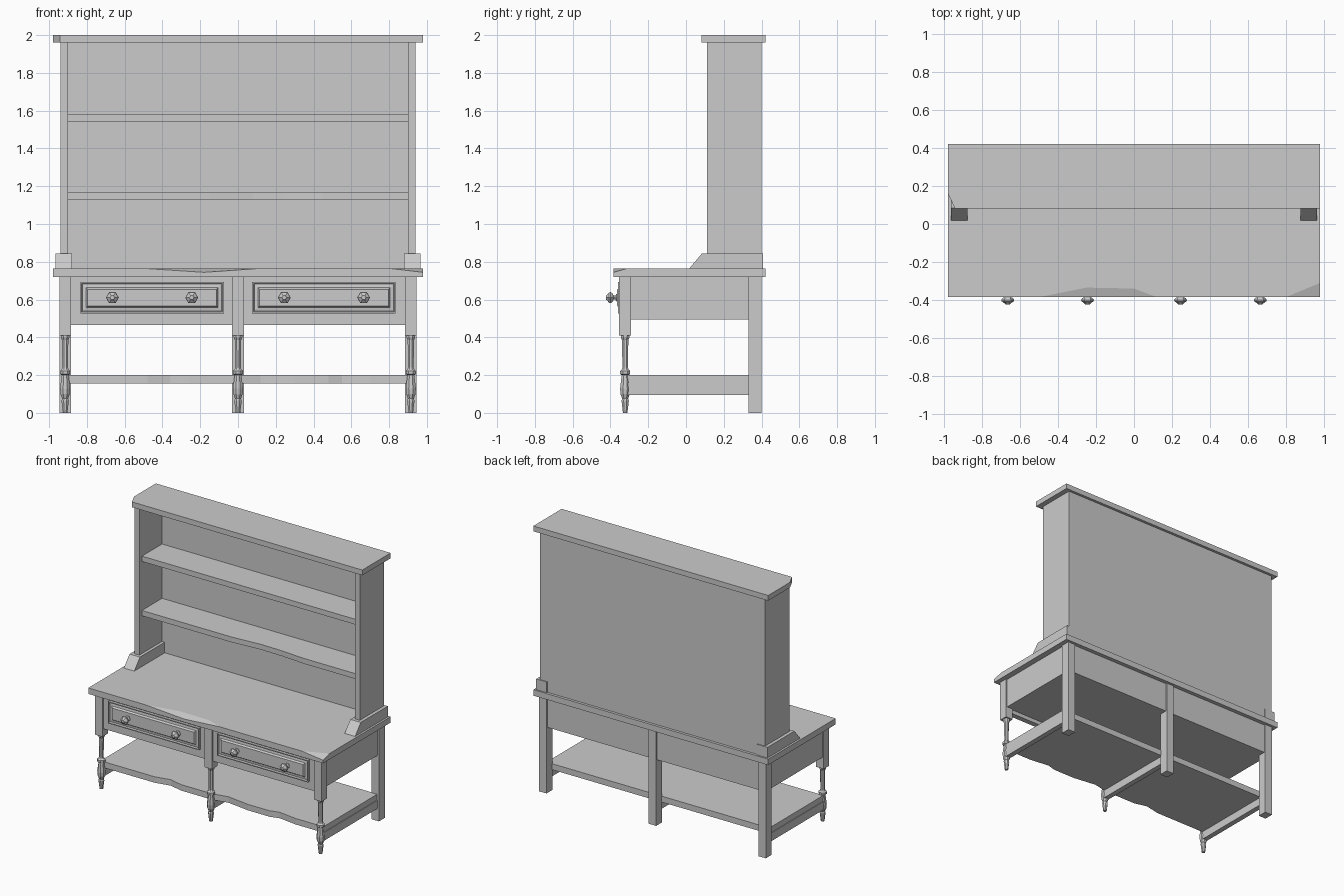
import bpy, bmesh, math
from mathutils import Matrix, Vector

cube = bpy.data.objects.get("Cube")
if cube:
    bpy.data.objects.remove(cube, do_unlink=True)

grey = bpy.data.materials.new("plain_grey")
grey.use_nodes = True
tone = (0.6, 0.6, 0.6, 1)
grey.diffuse_color = tone
grey.node_tree.nodes["Principled BSDF"].inputs["Base Color"].default_value = tone


def finish(name, bm):
    bmesh.ops.recalc_face_normals(bm, faces=bm.faces)
    mesh = bpy.data.meshes.new(name)
    bm.to_mesh(mesh)
    bm.free()
    mesh.materials.append(grey)
    obj = bpy.data.objects.new(name, mesh)
    bpy.context.collection.objects.link(obj)
    return obj


def box(name, x, y, z):
    bm = bmesh.new()
    bmesh.ops.create_cube(bm, size=1)
    for v in bm.verts:
        v.co = [a + (b - a) * (c + 0.5) for (a, b), c in zip((x, y, z), v.co)]
    return finish(name, bm)


def prism(outline, move):
    """Extrude a closed outline by a vector; returns the bmesh and the far ring."""
    bm = bmesh.new()
    ring = [bm.verts.new(p) for p in outline]
    face = bm.faces.new(ring)
    far = bmesh.ops.extrude_face_region(bm, geom=[face], use_keep_orig=True)["geom"]
    tops = [g for g in far if isinstance(g, bmesh.types.BMVert)]
    bmesh.ops.translate(bm, verts=tops, vec=move)
    return bm, tops


def board(name, front, x, back, z0, z1):
    """Horizontal board whose front edge follows a list of (x, y) points."""
    outline = [(px, py, z0) for px, py in front] + [(x, back, z0), (-x, back, z0)]
    return finish(name, prism(outline, (0, 0, z1 - z0))[0])


def lathe(name, profile, sides, origin, axis="Z"):
    """Closed turning from (radius, height) points."""
    bm = bmesh.new()
    rings = []
    for r, h in profile:
        angles = [math.tau * (i + (0.5 if sides == 8 else 0)) / sides for i in range(sides)]
        rings.append([bm.verts.new((r * math.cos(a), r * math.sin(a), h)) for a in angles])
    for low, high in zip(rings, rings[1:]):
        for i in range(sides):
            j = (i + 1) % sides
            bm.faces.new((low[i], low[j], high[j], high[i]))
    bm.faces.new(rings[0])
    bm.faces.new(rings[-1])
    if axis == "Y":
        bm.transform(Matrix.Rotation(math.pi / 2, 4, "X"))
    bm.transform(Matrix.Translation(origin))
    return finish(name, bm)


# Worktop with a worn hollow in the front edge and a worn corner
edge = [(-0.98, -0.385), (-0.5, -0.385), (-0.18, -0.385), (0.12, -0.385),
        (0.8, -0.385), (0.98, -0.385), (0.98, -0.31), (0.98, 0.42), (-0.98, 0.42)]
bm, tops = prism([(x, y, 0.72) for x, y in edge], (0, 0, 0.045))


def rim(i):
    return min(tops, key=lambda v: (v.co.xy - Vector(edge[i])).length)


p1, p2, p3, p4, p5, p6 = [rim(i) for i in range(1, 7)]


def top_face(a, b):
    return max((f for f in a.link_faces if f in b.link_faces), key=lambda f: len(f.verts))


bmesh.utils.face_split(top_face(p1, p3), p1, p3,
                       coords=[(-0.25, -0.335, 0.765), (0, -0.34, 0.765)])
bmesh.utils.face_split(top_face(p4, p6), p4, p6)
p2.co.z = p5.co.z = 0.744
finish("worktop", bm)

# Cornice with a clipped front corner
board("cornice", [(-0.98, 0.16), (-0.943, 0.082), (0.98, 0.082)], 0.98, 0.42, 1.96, 2.0)

# Hutch back and shelves
box("hutch_back", (-0.94, 0.94), (0.38, 0.4), (0.76, 1.96))
board("hutch_upper_shelf", [(-0.9, 0.14), (0.9, 0.14)], 0.9, 0.385, 1.54, 1.58)
board("hutch_lower_shelf", [(-0.9, 0.14), (-0.15, 0.14), (0.08, 0.158), (0.25, 0.155),
                            (0.45, 0.14), (0.9, 0.14)], 0.9, 0.385, 1.13, 1.17)

# Lower pot shelf with a worn front edge
board("pot_shelf", [(-0.93, -0.31), (-0.48, -0.31), (-0.36, -0.285), (-0.26, -0.31),
                    (0, -0.31), (0.12, -0.285), (0.3, -0.31), (0.48, -0.31),
                    (0.55, -0.29), (0.7, -0.31), (0.93, -0.31)], 0.93, 0.335, 0.155, 0.2)

# Drawer case
box("front_rail", (-0.9, 0.9), (-0.34, -0.3), (0.465, 0.72))
box("back_rail", (-0.9, 0.9), (0.36, 0.39), (0.495, 0.72))
box("case_floor", (-0.91, 0.91), (-0.3, 0.365), (0.495, 0.515))

# Sides of the hutch and case
for side, s in (("right", -1), ("left", 1)):
    box(side + "_hutch_side", sorted((0.9 * s, 0.94 * s)), (0.11, 0.4), (0.76, 1.96))
    box(side + "_case_side", sorted((0.9 * s, 0.935 * s)), (-0.3, 0.34), (0.495, 0.72))
    profile = [(0.015, 0.762), (0.085, 0.845), (0.407, 0.845), (0.407, 0.762)]
    bm, _ = prism([(0.878 * s, y, z) for y, z in profile], (0.087 * s, 0, 0))
    finish(side + "_hutch_foot", bm)

# Legs and stretchers
turning = [(0.013, 0), (0.021, 0.065), (0.017, 0.075), (0.027, 0.1), (0.029, 0.13),
           (0.021, 0.19), (0.019, 0.2), (0.029, 0.205), (0.029, 0.222), (0.02, 0.23),
           (0.016, 0.24), (0.018, 0.385), (0.025, 0.4), (0.025, 0.412)]
for place, x in (("right", -0.915), ("centre", 0), ("left", 0.915)):
    w = 0.031
    box(place + "_front_leg_block", (x - w, x + w), (-0.355, -0.29), (0.41, 0.72))
    lathe(place + "_front_leg_turning", turning, 8, (x, -0.322, 0))
    box(place + "_back_leg", (x - w, x + w), (0.33, 0.4), (0, 0.72))
    box(place + "_stretcher", (x - 0.02, x + 0.02), (-0.322, 0.34), (0.095, 0.157))

# Drawers: moulded frame, sunken border and raised field
knob = [(0.022, 0), (0.022, 0.008), (0.012, 0.014), (0.012, 0.022), (0.026, 0.028),
        (0.034, 0.038), (0.032, 0.046), (0.018, 0.056), (0.012, 0.062)]
for side, s in (("right", -1), ("left", 1)):
    cx = 0.455 * s
    bm = bmesh.new()
    y0, y1 = -0.33, -0.36
    bmesh.ops.create_cube(bm, size=1)
    for v in bm.verts:
        v.co = (cx + v.co.x * 0.76, y0 if v.co.y > 0 else y1, 0.61 + v.co.z * 0.165)
    bm.normal_update()
    front = min(bm.faces, key=lambda f: f.calc_center_median().y)
    for width, rise in ((0.01, 0), (0.006, -0.012), (0.026, 0.003), (0.012, 0.013)):
        bmesh.ops.inset_region(bm, faces=[front], thickness=width)
        bmesh.ops.translate(bm, verts=front.verts, vec=(0, -rise, 0))
    finish(side + "_drawer", bm)
    for end, offset in (("inner", -0.21), ("outer", 0.21)):
        lathe(f"{side}_drawer_{end}_knob", knob, 6, (cx + offset * s, -0.361, 0.61), "Y")
